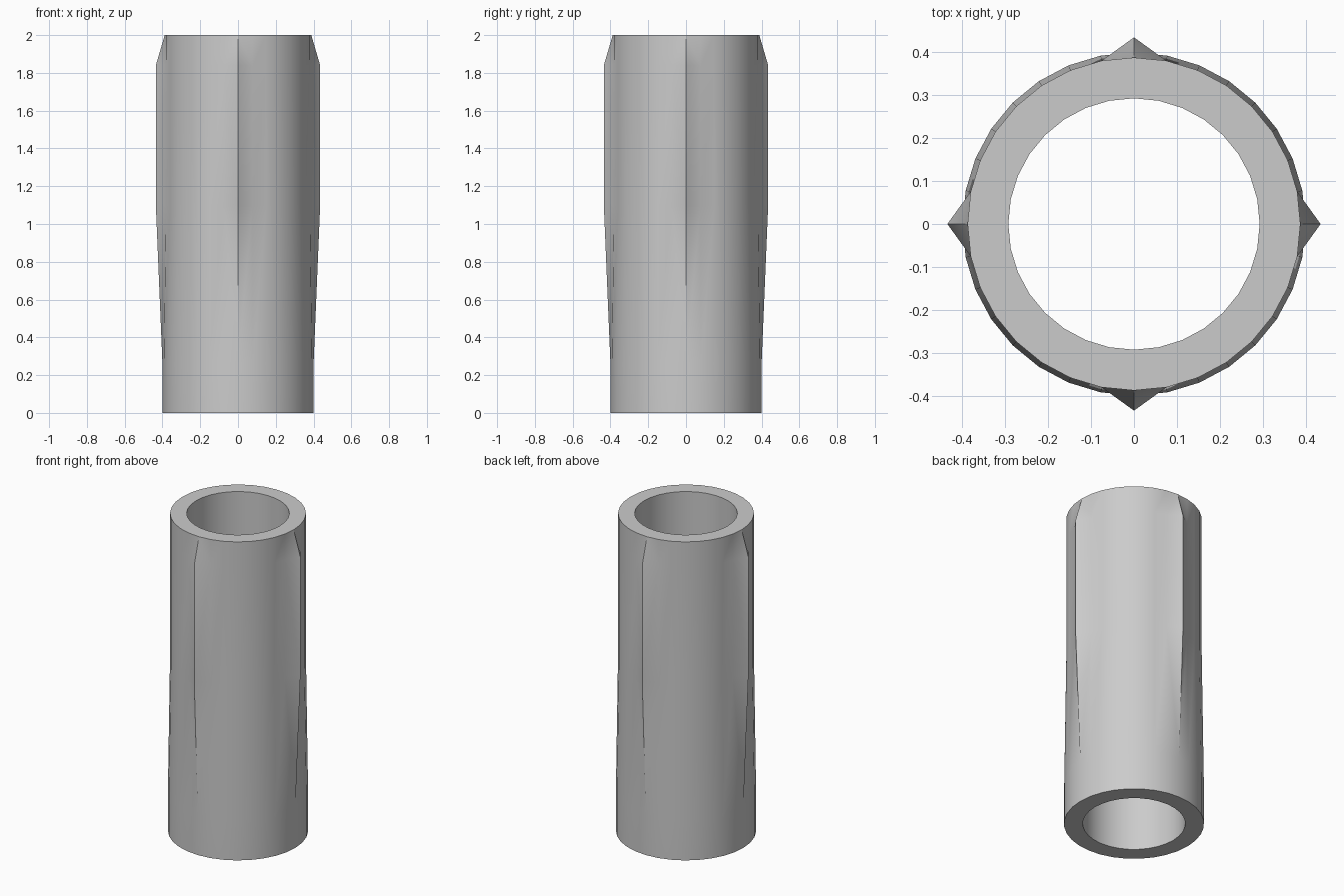
import bpy, bmesh, math

old = bpy.data.objects.get("Cube")
if old:
    bpy.data.objects.remove(old, do_unlink=True)

SIDES = 32
INNER = 0.293
# height, wall radius, ridge radius
RINGS = [(0.0, 0.4, 0.4), (0.26, 0.4, 0.4), (1.1, 0.388, 0.435),
         (1.84, 0.388, 0.435), (2.0, 0.388, 0.388)]

grey = bpy.data.materials.new("plain grey")
grey.use_nodes = True
colour = (0.6, 0.6, 0.6, 1)
grey.diffuse_color = colour
grey.node_tree.nodes["Principled BSDF"].inputs["Base Color"].default_value = colour

bm = bmesh.new()


def is_ridge(i):
    return i % (SIDES // 4) == 0


def add_ring(z, radius, ridge):
    ring = []
    for i in range(SIDES):
        a = math.tau * i / SIDES
        r = ridge if is_ridge(i) else radius
        ring.append(bm.verts.new((r * math.cos(a), r * math.sin(a), z)))
    return ring


# outer wall with four pulled-out ridges, then the straight bore
outer = [add_ring(*ring) for ring in RINGS]
bore = [add_ring(z, INNER, INNER) for z in (0, 2)]

for level, (low, high) in enumerate(zip(outer, outer[1:])):
    for i in range(SIDES):
        j = (i + 1) % SIDES
        a, b, c, d = low[i], low[j], high[j], high[i]
        # ridge flanks fold along the line towards the ridge end
        if is_ridge(i) or is_ridge(j):
            falling = is_ridge(i) == (level < 3)
            if falling:
                bm.faces.new((a, b, c))
                bm.faces.new((a, c, d))
            else:
                bm.faces.new((a, b, d))
                bm.faces.new((b, c, d))
        else:
            bm.faces.new((a, b, c, d))

# bore wall and flat end rims
for i in range(SIDES):
    j = (i + 1) % SIDES
    bm.faces.new((bore[0][j], bore[0][i], bore[1][i], bore[1][j]))
    bm.faces.new((outer[0][j], outer[0][i], bore[0][i], bore[0][j]))
    bm.faces.new((outer[-1][i], outer[-1][j], bore[1][j], bore[1][i]))

bmesh.ops.recalc_face_normals(bm, faces=bm.faces)
mesh = bpy.data.meshes.new("ridged_sleeve")
bm.to_mesh(mesh)
bm.free()
mesh.materials.append(grey)
sleeve = bpy.data.objects.new("ridged_sleeve", mesh)
bpy.context.collection.objects.link(sleeve)

bpy.ops.object.select_all(action="DESELECT")
sleeve.select_set(True)
bpy.context.view_layer.objects.active = sleeve
bpy.ops.object.shade_smooth_by_angle(angle=math.radians(35))
